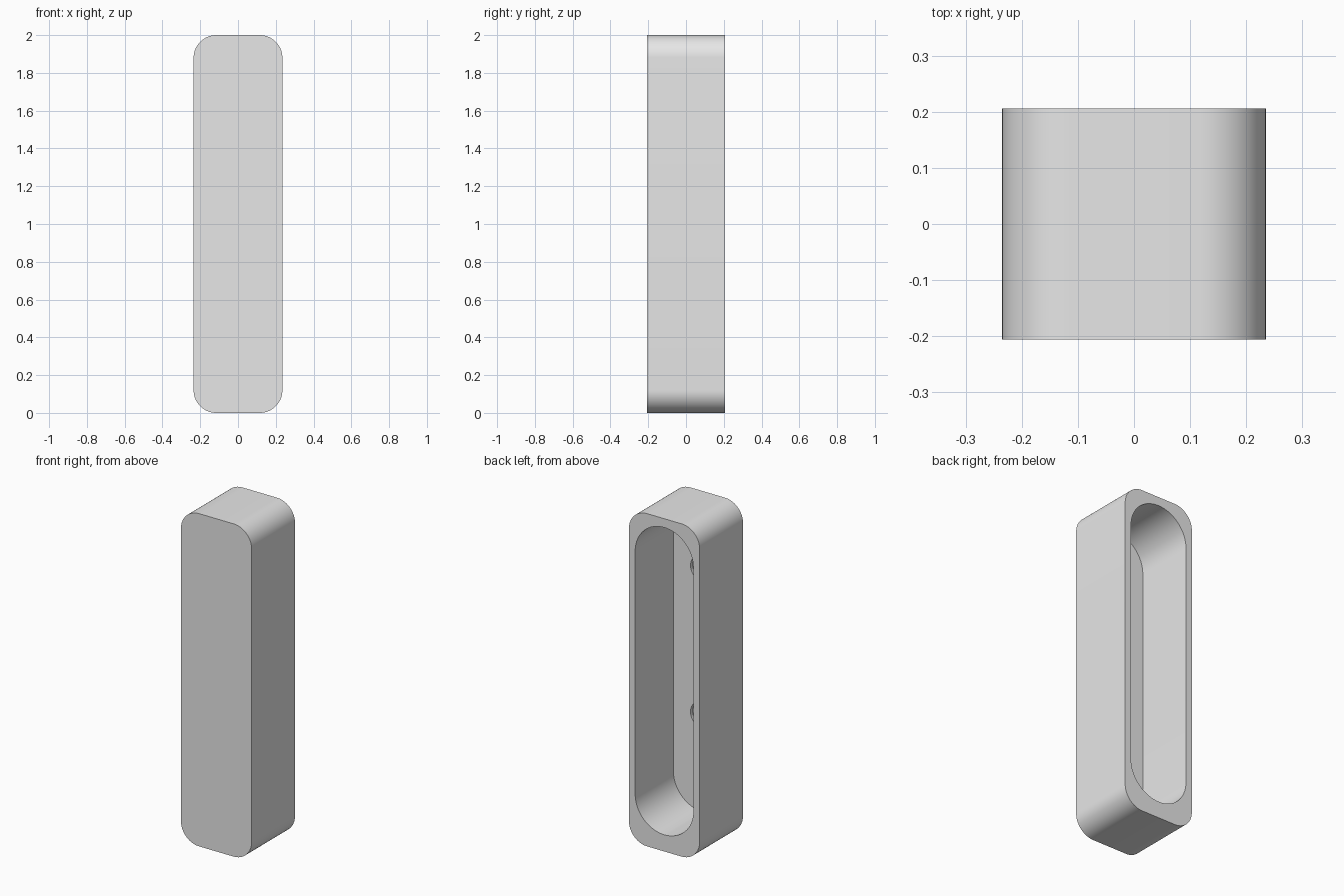
import bpy
import bmesh
from math import sin, cos, pi, radians

cube = bpy.data.objects.get("Cube")
if cube:
    bpy.data.objects.remove(cube, do_unlink=True)

# One plain grey for the whole case
grey = bpy.data.materials.new("light grey")
grey.use_nodes = True
colour = (0.8, 0.8, 0.8, 1)
grey.diffuse_color = colour
grey.node_tree.nodes["Principled BSDF"].inputs["Base Color"].default_value = colour


def rounded_block(name, half_w, z0, z1, radius, y0, y1, steps=16):
    """Rounded rectangle in the XZ plane, extruded from y0 to y1."""
    corners = [(half_w - radius, z1 - radius), (radius - half_w, z1 - radius),
               (radius - half_w, z0 + radius), (half_w - radius, z0 + radius)]
    bm = bmesh.new()
    ring = []
    for i, (cx, cz) in enumerate(corners):
        for s in range(steps + 1):
            a = (i + s / steps) * pi / 2
            ring.append(bm.verts.new((cx + radius * cos(a), y0, cz + radius * sin(a))))
    bmesh.ops.remove_doubles(bm, verts=ring, dist=1e-5)
    face = bm.faces.new([v for v in ring if v.is_valid])
    result = bmesh.ops.extrude_face_region(bm, geom=[face])
    moved = [g for g in result["geom"] if isinstance(g, bmesh.types.BMVert)]
    bmesh.ops.translate(bm, verts=moved, vec=(0, y1 - y0, 0))
    bmesh.ops.recalc_face_normals(bm, faces=bm.faces)
    mesh = bpy.data.meshes.new(name)
    bm.to_mesh(mesh)
    bm.free()
    mesh.materials.append(grey)
    obj = bpy.data.objects.new(name, mesh)
    bpy.context.collection.objects.link(obj)
    return obj


FRONT, BACK, FLOOR = -0.206, 0.206, -0.157

# Outer case, closed at the front
case = rounded_block("case", 0.235, 0, 2, 0.12, FRONT, BACK)

# Slot-shaped cavity open at the back, and two shallow round pockets in its floor
cutters = [rounded_block("cavity_cutter", 0.194, 0.1, 1.947, 0.1939, FLOOR, BACK + 0.1)]
for label, z in (("upper", 1.56), ("lower", 0.68)):
    cutters.append(rounded_block(label + "_pocket_cutter", 0.08, z - 0.08, z + 0.08,
                                 0.0799, FLOOR - 0.02, FLOOR + 0.05, 10))

bpy.ops.object.select_all(action="DESELECT")
bpy.context.view_layer.objects.active = case
case.select_set(True)
for cutter in cutters:
    mod = case.modifiers.new(cutter.name, "BOOLEAN")
    mod.operation = "DIFFERENCE"
    mod.solver = "EXACT"
    mod.object = cutter
    bpy.ops.object.modifier_apply(modifier=mod.name)
for cutter in cutters:
    bpy.data.objects.remove(cutter, do_unlink=True)

bpy.ops.object.shade_smooth_by_angle(angle=radians(30))
